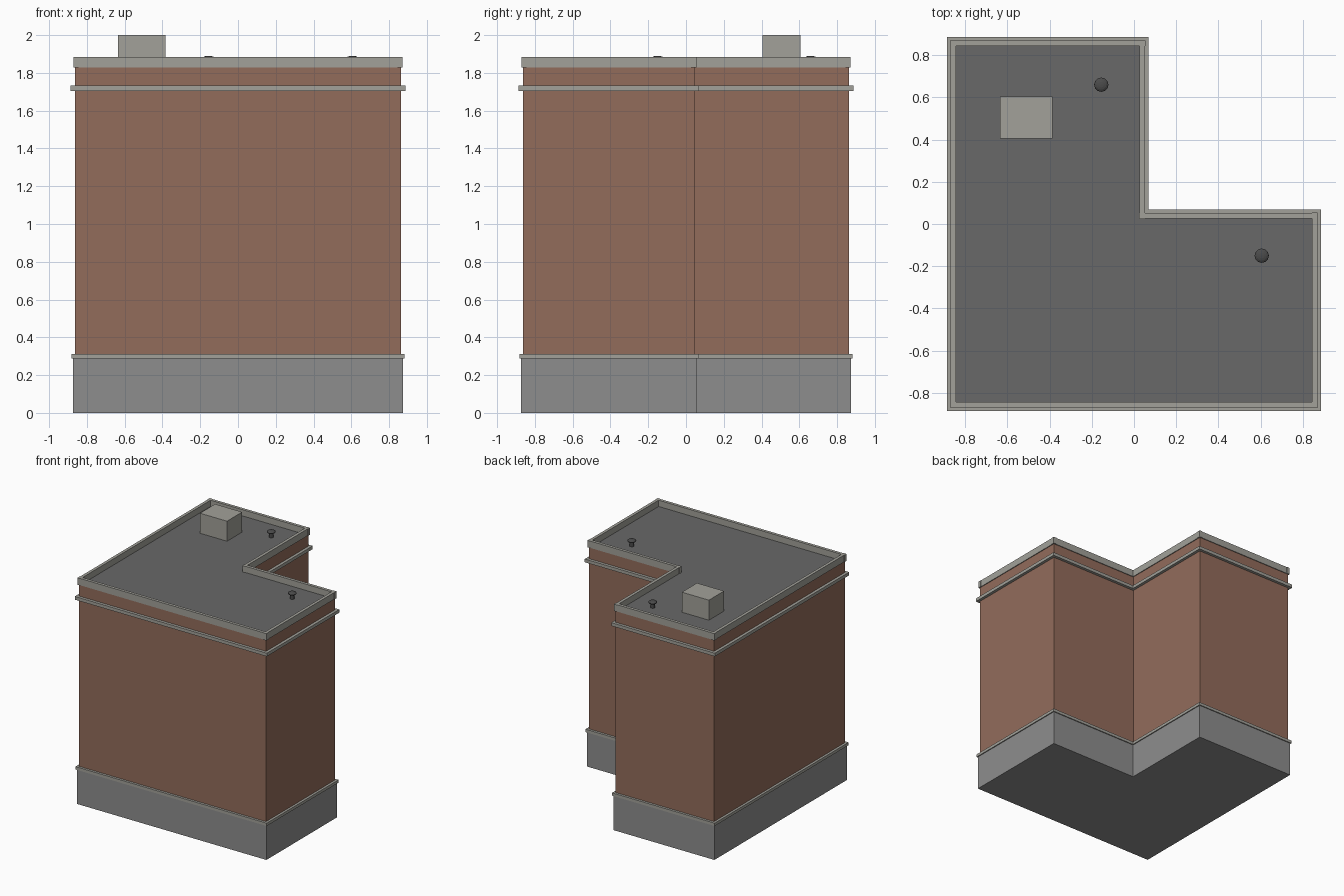
import bpy, bmesh
from mathutils import Vector

if "Cube" in bpy.data.objects:
    bpy.data.objects.remove(bpy.data.objects["Cube"])

OUT, NOTCH = 0.862, 0.045   # wall half size and inner corner of the L plan


def material(name, r, g, b):
    m = bpy.data.materials.new(name)
    m.diffuse_color = (r, g, b, 1)
    m.use_nodes = True
    m.node_tree.nodes["Principled BSDF"].inputs["Base Color"].default_value = m.diffuse_color
    return m


BRICK = material("brick", 0.29, 0.15, 0.105)
STONE = material("stone", 0.36, 0.355, 0.32)
PLINTH = material("plinth_grey", 0.27, 0.27, 0.27)
ROOF = material("roofing", 0.14, 0.14, 0.14)
METAL = material("dark_metal", 0.07, 0.07, 0.07)


def plan(offset):
    """L-shaped outline, counter-clockwise, grown outward by offset."""
    o, n = OUT + offset, NOTCH + offset
    return [(-o, -o), (o, -o), (o, n), (n, n), (n, o), (-o, o)]


def finish(name, bm, mat):
    bmesh.ops.recalc_face_normals(bm, faces=bm.faces)
    me = bpy.data.meshes.new(name)
    bm.to_mesh(me)
    bm.free()
    me.materials.append(mat)
    ob = bpy.data.objects.new(name, me)
    bpy.context.collection.objects.link(ob)
    return ob


def prism(name, offset, z0, z1, mat):
    bm = bmesh.new()
    face = bm.faces.new([bm.verts.new((x, y, z0)) for x, y in plan(offset)])
    ext = bmesh.ops.extrude_face_region(bm, geom=[face], use_keep_orig=True)
    top = [v for v in ext["geom"] if isinstance(v, bmesh.types.BMVert)]
    bmesh.ops.translate(bm, verts=top, vec=(0, 0, z1 - z0))
    return finish(name, bm, mat)


def box(name, lo, hi, mat):
    lo, hi = Vector(lo), Vector(hi)
    bm = bmesh.new()
    bmesh.ops.create_cube(bm, size=1)
    bmesh.ops.scale(bm, verts=bm.verts, vec=hi - lo)
    bmesh.ops.translate(bm, verts=bm.verts, vec=(lo + hi) / 2)
    return finish(name, bm, mat)


# Stacked body of the building
prism("plinth", 0.012, 0.0, 0.29, PLINTH)
prism("brick_walls", 0.0, 0.285, 1.83, BRICK)
prism("lower_band", 0.020, 0.288, 0.312, STONE)
prism("upper_band", 0.024, 1.705, 1.732, STONE)
prism("roof_deck", -0.012, 1.82, 1.833, ROOF)

# Parapet: one coping bar per side, ends crossing slightly at the corners
line = plan(-0.006)
half, extra = 0.0125, 0.016
for i, (a, b) in enumerate(zip(line, line[1:] + line[:1])):
    along_x = abs(a[0] - b[0]) > abs(a[1] - b[1])
    gx, gy = (extra, half) if along_x else (half, extra)
    box(f"parapet_{i + 1}",
        (min(a[0], b[0]) - gx, min(a[1], b[1]) - gy, 1.828),
        (max(a[0], b[0]) + gx, max(a[1], b[1]) + gy, 1.885), STONE)

# Rooftop housing
box("roof_housing", (-0.635, 0.405, 1.825), (-0.385, 0.605, 2.0), STONE)

# Roof vents: short pipe with a flattened round cap
for i, (x, y) in enumerate([(-0.155, 0.66), (0.605, -0.15)]):
    bpy.ops.mesh.primitive_cylinder_add(vertices=12, radius=0.018, depth=0.05,
                                        location=(x, y, 1.853))
    pipe = bpy.context.object
    pipe.name = f"vent_pipe_{i + 1}"
    bpy.ops.mesh.primitive_uv_sphere_add(segments=12, ring_count=8, radius=0.034,
                                         location=(x, y, 1.877))
    cap = bpy.context.object
    cap.name = f"vent_cap_{i + 1}"
    cap.scale.z = 0.4
    for ob in (pipe, cap):
        ob.data.materials.append(METAL)
